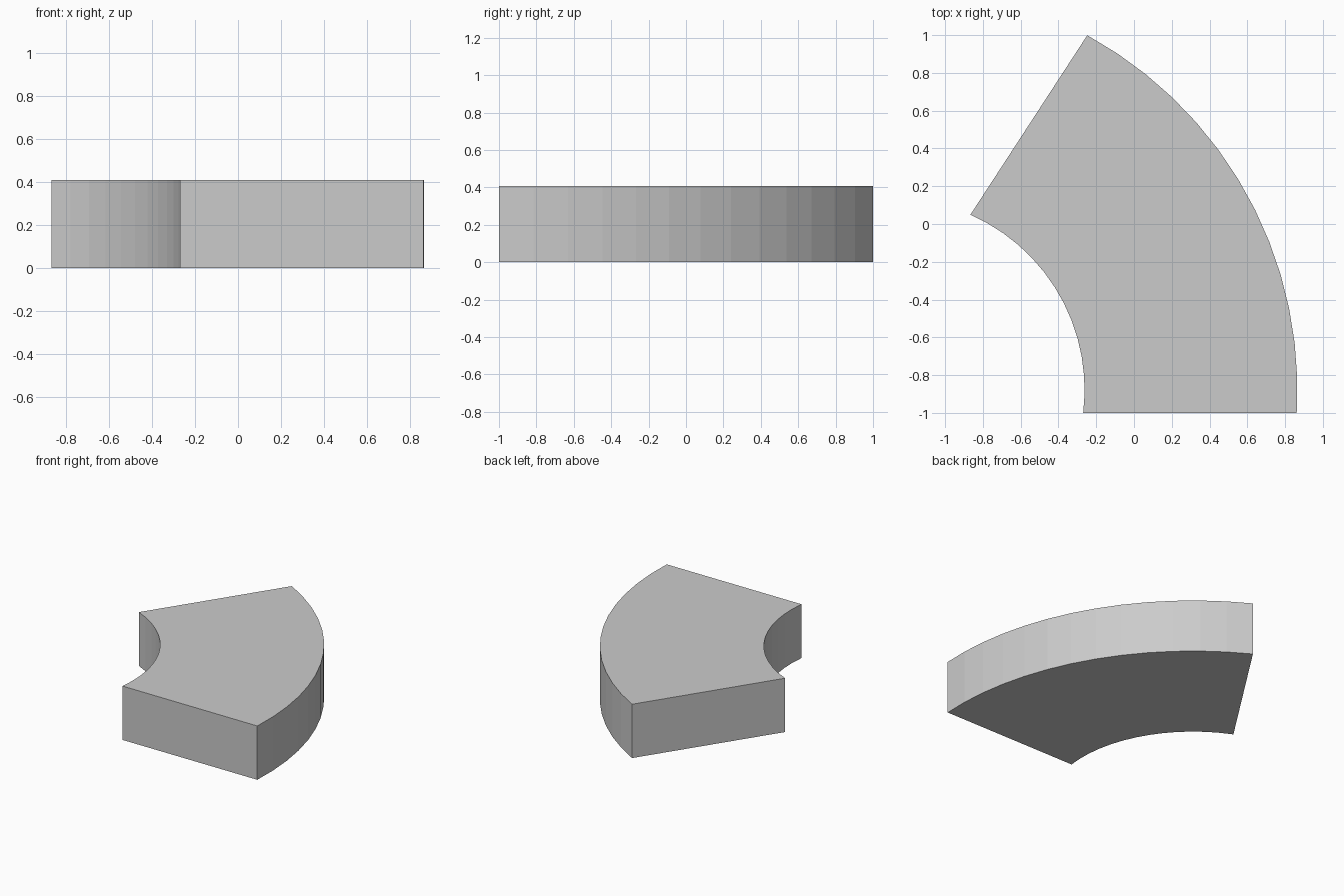
import bpy, bmesh, math

if "Cube" in bpy.data.objects:
    bpy.data.objects.remove(bpy.data.objects["Cube"])

CENTRE = (-1.275, -0.878)
HEIGHT = 0.408
STEPS = 13


def arc(radius, start, end):
    """Points along an arc about the shared centre, angles in degrees."""
    pts = []
    for i in range(STEPS + 1):
        a = math.radians(start + (end - start) * i / STEPS)
        pts.append((CENTRE[0] + radius * math.cos(a),
                    CENTRE[1] + radius * math.sin(a), 0))
    return pts


# Curved block outline: outer arc out, inner arc back
outline = arc(2.14, -3.27, 61.3) + arc(1.0135, 66.2, -6.91)

bm = bmesh.new()
base = bm.faces.new([bm.verts.new(p) for p in outline])
top = bmesh.ops.extrude_face_region(bm, geom=[base], use_keep_orig=True)
bmesh.ops.translate(bm, vec=(0, 0, HEIGHT),
                    verts=[v for v in top["geom"] if isinstance(v, bmesh.types.BMVert)])
bmesh.ops.recalc_face_normals(bm, faces=bm.faces)

mesh = bpy.data.meshes.new("curved_block")
bm.to_mesh(mesh)
bm.free()
block = bpy.data.objects.new("curved_block", mesh)
bpy.context.collection.objects.link(block)
